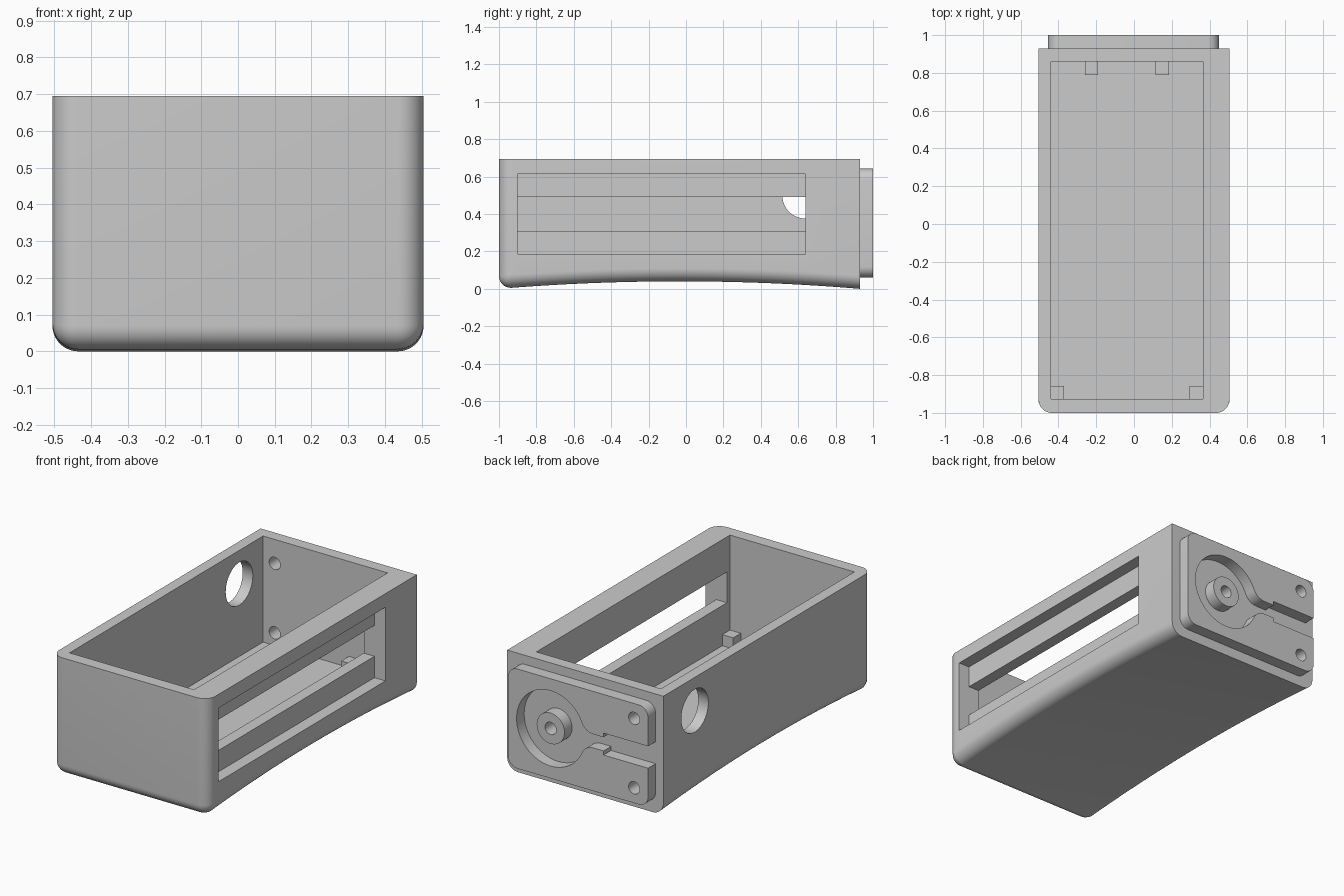
import bpy, bmesh
from math import cos, sin, pi, atan2, sqrt, radians
from mathutils import Vector

cube = bpy.data.objects.get("Cube")
if cube:
    bpy.data.objects.remove(cube, do_unlink=True)

grey = bpy.data.materials.new("light_grey")
grey.use_nodes = True
COLOUR = (0.6, 0.6, 0.6, 1)
grey.diffuse_color = COLOUR
grey.node_tree.nodes["Principled BSDF"].inputs["Base Color"].default_value = COLOUR


def arc(cu, cv, r, a0, a1, n):
    return [(cu + r * cos(a0 + (a1 - a0) * i / n), cv + r * sin(a0 + (a1 - a0) * i / n))
            for i in range(n + 1)]


def circle(cu, cv, r, n=64):
    return arc(cu, cv, r, 0, 2 * pi, n)[:-1]


def rect(u0, u1, v0, v1):
    return [(u0, v0), (u1, v0), (u1, v1), (u0, v1)]


def prism(name, outline, axis, lo, hi, bevel_rule=None, radius=0.07):
    """Extrude a 2D outline along an axis, optionally rounding chosen edges."""
    def place(p, d):
        c = list(p)
        c.insert("xyz".index(axis), d)
        return c
    bm = bmesh.new()
    ends = [[bm.verts.new(place(p, d)) for p in outline] for d in (lo, hi)]
    for ring in ends:
        bm.faces.new(ring)
    for i in range(len(outline)):
        j = (i + 1) % len(outline)
        bm.faces.new((ends[0][i], ends[0][j], ends[1][j], ends[1][i]))
    bmesh.ops.recalc_face_normals(bm, faces=bm.faces)
    if bevel_rule:
        edges = [e for e in bm.edges if bevel_rule(e.verts[0].co, e.verts[1].co)]
        bmesh.ops.bevel(bm, geom=edges, offset=radius, segments=10,
                        profile=0.5, affect='EDGES', clamp_overlap=False)
        bmesh.ops.recalc_face_normals(bm, faces=bm.faces)
    mesh = bpy.data.meshes.new(name)
    bm.to_mesh(mesh)
    bm.free()
    mesh.materials.append(grey)
    obj = bpy.data.objects.new(name, mesh)
    bpy.context.collection.objects.link(obj)
    return obj


def activate(obj):
    bpy.ops.object.select_all(action='DESELECT')
    obj.select_set(True)
    bpy.context.view_layer.objects.active = obj


def cut(obj, *cutter_args):
    """Subtract a prism from the object and discard the cutter."""
    cutter = prism("cutter", *cutter_args)
    cutter.hide_render = True
    mod = obj.modifiers.new("cut", 'BOOLEAN')
    mod.operation, mod.solver, mod.object = 'DIFFERENCE', 'EXACT', cutter
    activate(obj)
    bpy.ops.object.modifier_apply(modifier=mod.name)
    bpy.data.objects.remove(cutter, do_unlink=True)


FRONT, BACK, TOP, SIDE = -1.0, 0.93, 0.695, 0.505
MID_Z = 0.352
HUB_X = 0.175

# Case body: side profile with an arched underside, rounded below and at the front
middle, half = (FRONT + BACK) / 2, (BACK - FRONT) / 2
steps = 32
arch = []
for i in range(steps + 1):
    t = -1 + 2 * i / steps
    arch.append((middle + half * t, 0.04 * (1 - t * t)))


def outer_edge(a, b):
    low = max(a.z, b.z) < 0.1
    front = max(a.y, b.y) < FRONT + 0.001
    along_side = abs(a.x - b.x) < 0.001
    if low:
        return front or along_side
    return front and min(a.z, b.z) < 0.1


case = prism("case_body", arch + [(BACK, TOP), (FRONT, TOP)], 'x', -SIDE, SIDE, outer_edge)

# Inner cavity, open at the top
cut(case, rect(-0.44, 0.365, -0.927, 0.86), 'z', 0.075, 0.9)
# Side window: shallow recess with a slot through it
cut(case, rect(-0.9, 0.64, 0.185, 0.615), 'x', 0.434, 0.7)
cut(case, rect(-0.9, 0.64, 0.31, 0.49), 'x', 0.3, 0.7)
# Round port in the opposite wall
cut(case, circle(0.64, 0.5, 0.125), 'x', -0.7, -0.3)

# Back plate with rounded corners
x0, x1, z0, z1, r = -0.455, 0.45, 0.06, 0.642, 0.06
corners = [(x1 - r, z1 - r), (x0 + r, z1 - r), (x0 + r, z0 + r), (x1 - r, z0 + r)]
outline = []
for k, (cx, cz) in enumerate(corners):
    outline += arc(cx, cz, r, k * pi / 2, (k + 1) * pi / 2, 8)
plate = prism("back_plate", outline, 'y', BACK, 1.0)

# Keyhole pocket: round well, filleted neck and slot open at the plate edge
well, neck, slot, fillet = 0.22, 0.04, 0.064, 0.08
reach = sqrt((well + fillet) ** 2 - (neck + fillet) ** 2)
lean = atan2(neck + fillet, reach)
upper = [(-0.6, slot), (-0.167, slot), (-0.167, neck)]
upper += arc(HUB_X - reach, neck + fillet, fillet, -pi / 2, -lean, 8)
upper += arc(HUB_X, 0, well, pi - lean, 0, 28)[1:]
pocket = upper + [(x, -z) for x, z in reversed(upper[:-1])]
cut(plate, [(x, MID_Z + z) for x, z in pocket], 'y', 0.8, 1.1)

# Hub inside the well
hub = prism("hub", circle(HUB_X, MID_Z, 0.09, 48), 'y', BACK, 1.0)

# Screw holes and hub bore, through plate and wall
for obj in (case, plate):
    for side in (-1, 1):
        cut(obj, circle(-0.365, MID_Z + side * 0.203, 0.036, 32), 'y', 0.8, 1.1)
for obj in (case, hub):
    cut(obj, circle(HUB_X, MID_Z, 0.036, 32), 'y', 0.8, 1.1)

# Support posts on the cavity floor
posts = {"front_right_post": (-0.44, -0.927), "front_left_post": (0.295, -0.927),
         "back_right_post": (-0.26, 0.79), "back_left_post": (0.115, 0.79)}
parts = [case, plate, hub]
for name, (x, y) in posts.items():
    parts.append(prism(name, rect(x, x + 0.07, y, y + 0.07), 'z', 0.075, 0.14))

# Smooth rounded surfaces, keep hard edges crisp
for obj in parts:
    activate(obj)
    bpy.ops.object.shade_smooth_by_angle(angle=radians(30))
